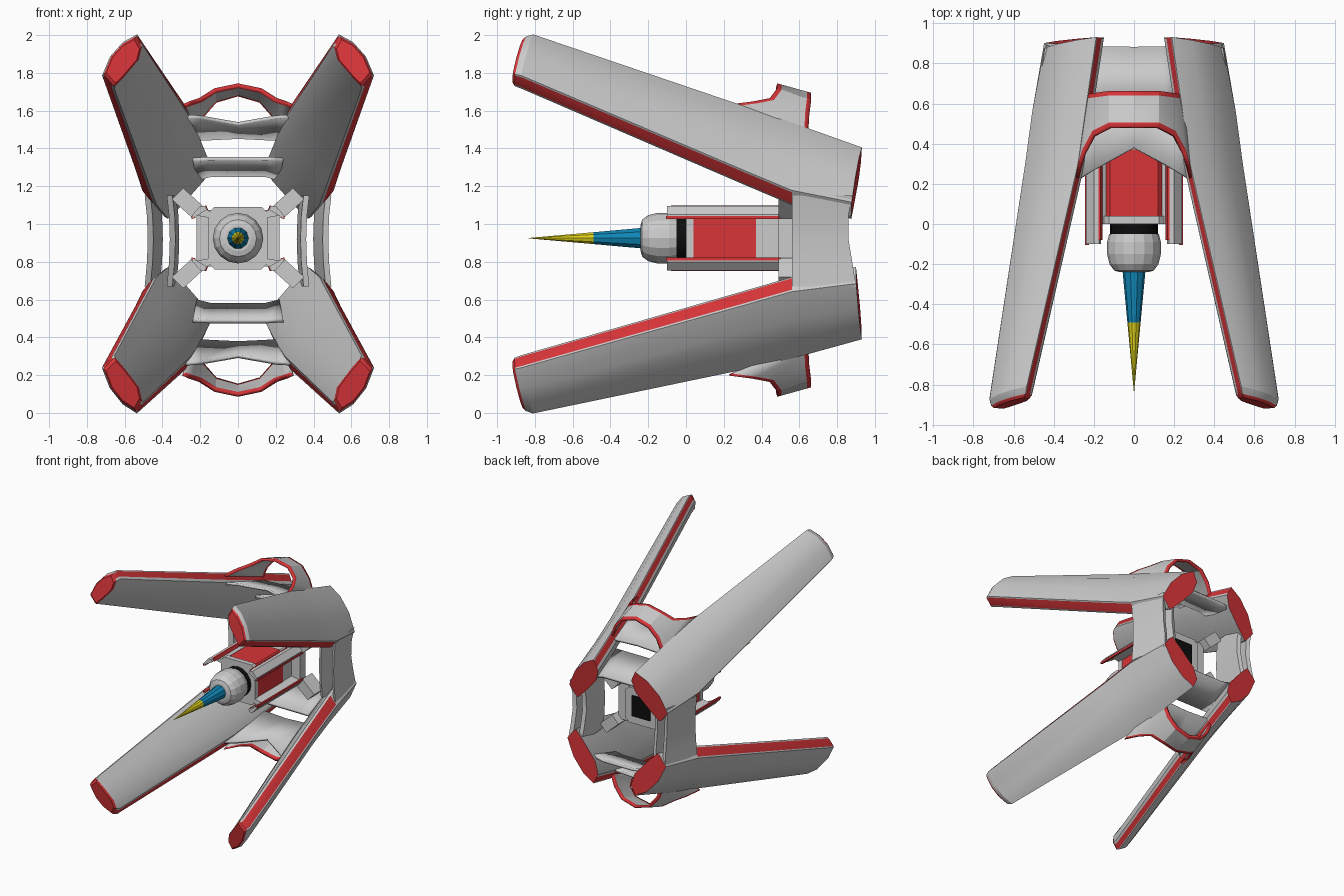
import bpy, bmesh, math
from mathutils import Vector

if "Cube" in bpy.data.objects:
    bpy.data.objects.remove(bpy.data.objects["Cube"])


def material(name, rgb):
    m = bpy.data.materials.new(name)
    m.diffuse_color = (*rgb, 1)
    m.use_nodes = True
    m.node_tree.nodes["Principled BSDF"].inputs["Base Color"].default_value = m.diffuse_color
    return m


GREY = material("light grey", (0.60, 0.60, 0.60))
RED = material("red", (0.68, 0.035, 0.04))
BLUE = material("blue", (0.005, 0.24, 0.47))
YELLOW = material("yellow", (0.72, 0.62, 0.01))
BLACK = material("black", (0.004, 0.004, 0.004))


def finish(bm, name, mats, smooth=None):
    bmesh.ops.recalc_face_normals(bm, faces=bm.faces)
    me = bpy.data.meshes.new(name)
    bm.to_mesh(me)
    bm.free()
    for m in mats:
        me.materials.append(m)
    ob = bpy.data.objects.new(name, me)
    bpy.context.collection.objects.link(ob)
    if smooth:
        bpy.ops.object.select_all(action='DESELECT')
        bpy.context.view_layer.objects.active = ob
        ob.select_set(True)
        bpy.ops.object.shade_smooth_by_angle(angle=math.radians(smooth))
    return ob


def loft(name, rings, mats, rule, smooth=None):
    """Skin closed rings; rule(segment, side) gives the material, segment -1 / None = caps."""
    bm = bmesh.new()
    vs = [[bm.verts.new(p) for p in r] for r in rings]
    n = len(rings[0])
    for i in range(len(vs) - 1):
        for j in range(n):
            k = (j + 1) % n
            f = bm.faces.new((vs[i][j], vs[i][k], vs[i + 1][k], vs[i + 1][j]))
            f.material_index = rule(i, j)
    for r in (vs[0], vs[-1]):
        bm.faces.new(r).material_index = rule(-1, None)
    return finish(bm, name, mats, smooth)


def prism(name, pts, y0, y1, mat):
    return loft(name, [[(x, y0, z) for x, z in pts], [(x, y1, z) for x, z in pts]],
                [mat], lambda i, j: 0)


# ---- four splayed arms: blade section between a tip edge T and a flank edge L
SECTION = [(.07, -.035), (.045, -.016), (-.01, .023), (-.02, .03), (.25, .062), (.6, .066),
           (.96, .035), (.97, .025), (1.01, -.042), (1.0, -.058), (.75, -.065), (.3, -.067)]


def arm_ring(T, L, sx, vscale, shrink=1.0, push=0.0):
    T, L = Vector(T), Vector(L)
    d = L - T
    up = 1 if T.z > L.z else -1
    n = Vector((abs(d.z), 0, up * abs(d.x))).normalized()
    mid = (T + L) / 2
    ring = []
    for u, v in SECTION:
        p = T + d * u + n * v * vscale
        p = mid + (p - mid) * shrink
        ring.append((p.x * sx, p.y + push, p.z))
    return ring


ARMS = {
    "upper": [((.515, -.81, 1.98), (.70, -.875, 1.755)),
              ((.258, .30, 1.60), (.522, .30, 1.25)),
              ((.22, .56, 1.51), (.485, .56, 1.14)),
              ((.165, .93, 1.375), (.425, .875, 1.075))],
    "lower": [((.515, -.81, .02), (.70, -.875, .27)),
              ((.258, .30, .255), (.522, .30, .605)),
              ((.22, .56, .315), (.485, .56, .68)),
              ((.165, .93, .42), (.425, .90, .725))],
}


def arm_colour(i, j):
    if j is None or i == 0 or j == 1 or (j == 7 and i < 4):
        return 1
    return 0


for level, (f, q, m, b) in ARMS.items():
    for side, sx in (("right", 1), ("left", -1)):
        rings = [arm_ring(*f, sx, 1, .80, -.05), arm_ring(*f, sx, 1, .92, -.035),
                 arm_ring(*f, sx, 1), arm_ring(*q, sx, 1.1),
                 arm_ring(*m, sx, 1.15), arm_ring(*b, sx, 1.25)]
        loft(f"{level}_{side}_arm", rings, [GREY, RED], arm_colour, 25)


# ---- curved bands: rows of front point and back point, from centre to the right
def band(name, rows, thick, stripe=0.0, zflip=None):
    rows = [(-r[0], r[1], r[2], -r[3], r[4], r[5]) for r in rows[:0:-1]] + rows
    bm = bmesh.new()
    grid = []
    for r in rows:
        a, b = Vector(r[:3]), Vector(r[3:])
        if zflip:
            a.z, b.z = zflip - a.z, zflip - b.z
        t = stripe / max((b - a).length, .01)
        ts = (0, t, 1 - t, 1) if stripe else (0, 1)
        grid.append([bm.verts.new(a.lerp(b, k)) for k in ts])
    for g, h in zip(grid, grid[1:]):
        for k in range(len(g) - 1):
            face = bm.faces.new((g[k], g[k + 1], h[k + 1], h[k]))
            face.material_index = 1 if stripe and k != 1 else 0
    ob = finish(bm, name, [GREY, RED], 25)
    s = ob.modifiers.new("thickness", 'SOLIDIFY')
    s.thickness = thick
    s.offset = 0
    return ob


ARCH = [(0, .48, 1.735, 0, .66, 1.685), (.12, .48, 1.71, .12, .66, 1.65),
        (.2, .44, 1.66, .19, .65, 1.57), (.25, .35, 1.645, .22, .645, 1.49),
        (.285, .23, 1.63, .26, .62, 1.45)]
FORWARD = [(0, .38, 1.53, 0, .63, 1.46), (.2, .27, 1.565, .2, .63, 1.45),
           (.28, .22, 1.57, .28, .62, 1.45)]
REAR = [(0, .58, 1.345, 0, .88, 1.26), (.16, .58, 1.345, .14, .88, 1.26),
        (.24, .57, 1.34, .22, .88, 1.24)]
for level, flip in (("top", None), ("bottom", 1.83)):
    band(level + "_arch", ARCH, .02, .024, flip)
    band(level + "_forward_bridge", FORWARD, .02, 0, flip)
    band(level + "_rear_bridge", REAR, .022, 0, flip)


# ---- side panels joining the upper and lower arms, tapering inward to the rear
def side_panel(name, sx, x, thick, taper):
    prof = [(x + .012, 1.15, .878), (x, 1.04, .86), (x - .004, .92, .86),
            (x, .80, .88), (x + .012, .67, .90)]
    rings = [[(sx * px, .56, z), (sx * (px - thick), .58, z),
              (sx * (px - thick - taper), yb - .01, z), (sx * (px - taper), yb, z)]
             for px, z, yb in prof]
    loft(name, rings, [GREY], lambda i, j: 0, 25)


for side, sx in (("right", 1), ("left", -1)):
    side_panel(side + "_outer_panel", sx, .482, .03, .05)
    side_panel(side + "_inner_panel", sx, .365, .03, .02)

# ---- central pod
CZ = .925


def chamfered(hx, hz, c):
    q = [(hx, hz - c), (hx - c, hz)]
    q += [(-x, z) for x, z in q[::-1]]
    q += [(x, -z) for x, z in q[::-1]]
    return [(x, CZ + z) for x, z in q]


prism("pod_front_block", chamfered(.155, .165, .03), 0, .04, GREY)
prism("pod_red_body", chamfered(.15, .15, .03), .04, .37, RED)
prism("pod_rear_block", chamfered(.145, .145, .03), .37, .58, GREY)
prism("pod_rear_frame", chamfered(.22, .15, .03), .49, .56, GREY)
prism("pod_rear_plate", chamfered(.085, .085, .005), .58, .588, BLACK)

# corner rails with red edging, and diagonal struts out to the arms
for sx in (1, -1):
    for sz in (1, -1):
        def place(pts):
            return [(sx * x, CZ + sz * (z - CZ)) for x, z in pts]
        tag = ("upper" if sz > 0 else "lower") + ("_right" if sx > 0 else "_left")
        prism(tag + "_rail", place([(.165, 1.075), (.175, 1.095), (.2, 1.095),
                                    (.24, 1.05), (.24, 1.03), (.225, 1.04)]), -.1, .52, GREY)
        prism(tag + "_rail_edge", place([(.241, 1.043), (.245, 1.043), (.245, 1.027),
                                         (.225, 1.032), (.225, 1.039), (.241, 1.031)]),
              -.105, .50, RED)
        prism(tag + "_rail_inner_edge", place([(.163, 1.074), (.158, 1.074),
                                               (.168, 1.099), (.178, 1.099), (.173, 1.094)]),
              -.08, .50, RED)
        prism(tag + "_rail_mount", place([(.14, 1.03), (.14, 1.06), (.18, 1.085), (.22, 1.045)]),
              .0, .5, GREY)
        prism(tag + "_strut", place([(.18, 1.09), (.24, 1.03), (.35, 1.13), (.29, 1.19)]),
              .49, .62, GREY)


# ---- nose turned about the y axis
def lathe(name, prof, sides, mat, smooth=None):
    rings = [[(r * math.cos(2 * math.pi * k / sides), y, CZ + r * math.sin(2 * math.pi * k / sides))
              for k in range(sides)] for r, y in prof]
    loft(name, rings, [mat], lambda i, j: 0, smooth)


lathe("nose_collar", [(.12, -.055), (.12, .01)], 16, BLACK, 30)
lathe("nose_housing", [(.07, -.24), (.098, -.232), (.122, -.2), (.134, -.15),
                       (.134, -.09), (.124, -.05)], 16, GREY)
lathe("nose_blue_cone", [(.033, -.49), (.057, -.235)], 10, BLUE)
lathe("nose_yellow_tip", [(.001, -.835), (.033, -.49)], 10, YELLOW)
